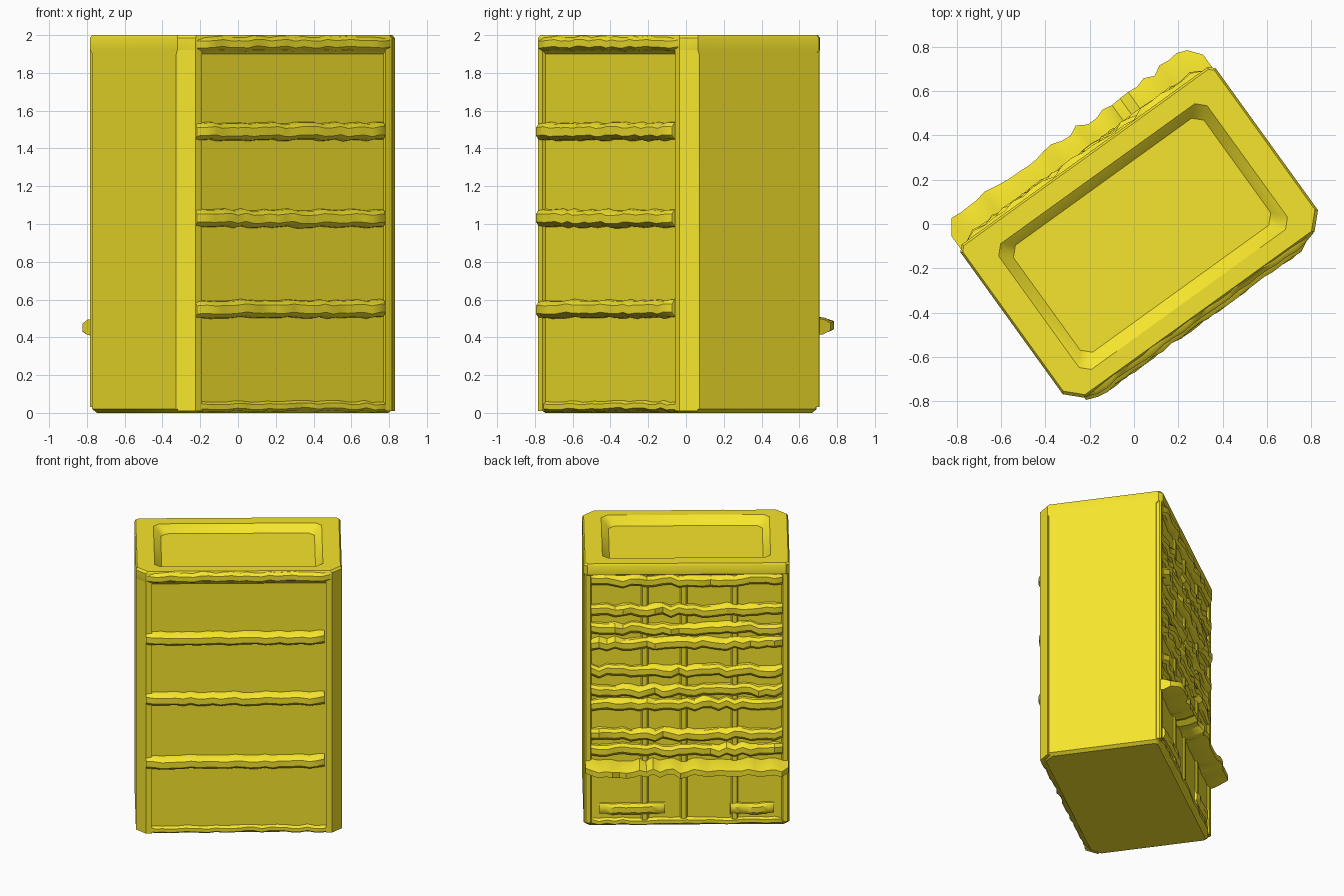
import bpy, bmesh, math, random

if "Cube" in bpy.data.objects:
    bpy.data.objects.remove(bpy.data.objects["Cube"])

random.seed(4)
TURN = math.radians(35.8)      # the cabinet stands turned about z

yellow = bpy.data.materials.new("yellow")
yellow.diffuse_color = (0.92, 0.78, 0.025, 1)
yellow.use_nodes = True
yellow.node_tree.nodes["Principled BSDF"].inputs["Base Color"].default_value = yellow.diffuse_color


def loft(name, rings):
    """Skin a closed solid through rings of equal point count."""
    bm = bmesh.new()
    loops = [[bm.verts.new(p) for p in ring] for ring in rings]
    n = len(loops[0])
    for a, b in zip(loops, loops[1:]):
        for i in range(n):
            j = (i + 1) % n
            bm.faces.new((a[i], a[j], b[j], b[i]))
    bm.faces.new(loops[0])
    bm.faces.new(loops[-1])
    bmesh.ops.recalc_face_normals(bm, faces=bm.faces)
    me = bpy.data.meshes.new(name)
    bm.to_mesh(me)
    bm.free()
    me.materials.append(yellow)
    ob = bpy.data.objects.new(name, me)
    bpy.context.collection.objects.link(ob)
    ob.rotation_euler.z = TURN
    bpy.ops.object.select_all(action='DESELECT')
    ob.select_set(True)
    bpy.context.view_layer.objects.active = ob
    bpy.ops.object.shade_smooth_by_angle(angle=math.radians(35))
    return ob


def plan(x0, x1, y0, y1, c, z, f=None):
    """Rectangle with cut corners at height z; f is the front corner cut."""
    f = c if f is None else f
    return [(x0 + f, y0, z), (x1 - f, y0, z), (x1, y0 + f, z), (x1, y1 - c, z),
            (x1 - c, y1, z), (x0 + c, y1, z), (x0, y1 - c, z), (x0, y0 + f, z)]


def ridge(name, x0, x1, base, peak, z, half, rough=0.006, steps=24):
    """Rounded horizontal bar with a slightly uneven surface."""
    rings = []
    for i in range(steps + 1):
        x = x0 + (x1 - x0) * i / steps
        p = peak + random.uniform(-rough, rough)
        dz = z + random.uniform(-rough, rough)
        if i in (0, steps):
            p = base + (peak - base) * 0.65
        m = base + (p - base) * 0.6
        rings.append([(x, base, dz - half), (x, m, dz - half * 0.9),
                      (x, p, dz - half * 0.45), (x, p, dz + half * 0.45),
                      (x, m, dz + half * 0.9), (x, base, dz + half)])
    return loft(name, rings)


# Cabinet body with top rim and shallow sloped tray
loft("cabinet_body", [
    plan(-0.69, 0.69, -0.465, 0.34, 0.02, 0.0, 0.06),
    plan(-0.71, 0.71, -0.485, 0.355, 0.02, 0.02, 0.06),
    plan(-0.71, 0.71, -0.485, 0.355, 0.02, 1.90, 0.06),
    plan(-0.71, 0.71, -0.505, 0.38, 0.025, 1.92, 0.07),
    plan(-0.71, 0.71, -0.505, 0.38, 0.025, 1.985, 0.07),
    plan(-0.70, 0.70, -0.495, 0.37, 0.02, 2.0, 0.07),
    plan(-0.58, 0.58, -0.42, 0.28, 0.04, 2.0),
    plan(-0.53, 0.53, -0.36, 0.235, 0.04, 1.945),
])

# Corner stiles framing the front, outer edge cut away
for side, s in (("left", -1), ("right", 1)):
    loft("front_stile_" + side, [
        [(s * x, y, z) for x, y in ((0.60, -0.47), (0.60, -0.505), (0.64, -0.505),
                                    (0.71, -0.435), (0.69, -0.42))]
        for z in (0.01, 1.93)])

# Rails along the head and foot of the front
ridge("front_top_rail", -0.63, 0.63, -0.475, -0.525, 1.955, 0.04)
ridge("front_bottom_rail", -0.63, 0.63, -0.46, -0.505, 0.035, 0.029)

# Drawer ridges on the front
for i, z in enumerate((0.55, 1.03, 1.49)):
    ridge(f"drawer_ridge_{i + 1}", -0.64, 0.59, -0.475, -0.54, z, 0.048)

# Thin uneven slats across the back
for i, z in enumerate((1.87, 1.64, 1.50, 1.39, 1.18, 1.03, 0.93, 0.70, 0.58)):
    ridge(f"back_slat_{i + 1}", -0.66, 0.66, 0.345, 0.395, z, 0.045, 0.014)

# Wide ledge low on the back
ridge("back_ledge", -0.70, 0.70, 0.32, 0.50, 0.46, 0.045, 0.014, 30)

# Upright battens on the back
for i, x in enumerate((-0.68, -0.33, 0.02, 0.29, 0.68)):
    loft(f"back_batten_{i + 1}", [
        plan(x - 0.025, x + 0.025, 0.30, 0.37, 0.01, z) for z in (0.03, 1.93)])

# Low pads and foot rail under the ledge
ridge("back_pad_left", -0.60, -0.30, 0.345, 0.385, 0.13, 0.045, 0.006, 8)
ridge("back_pad_right", 0.15, 0.60, 0.345, 0.385, 0.13, 0.045, 0.006, 10)
ridge("back_bottom_rail", -0.66, 0.66, 0.33, 0.375, 0.035, 0.028)
